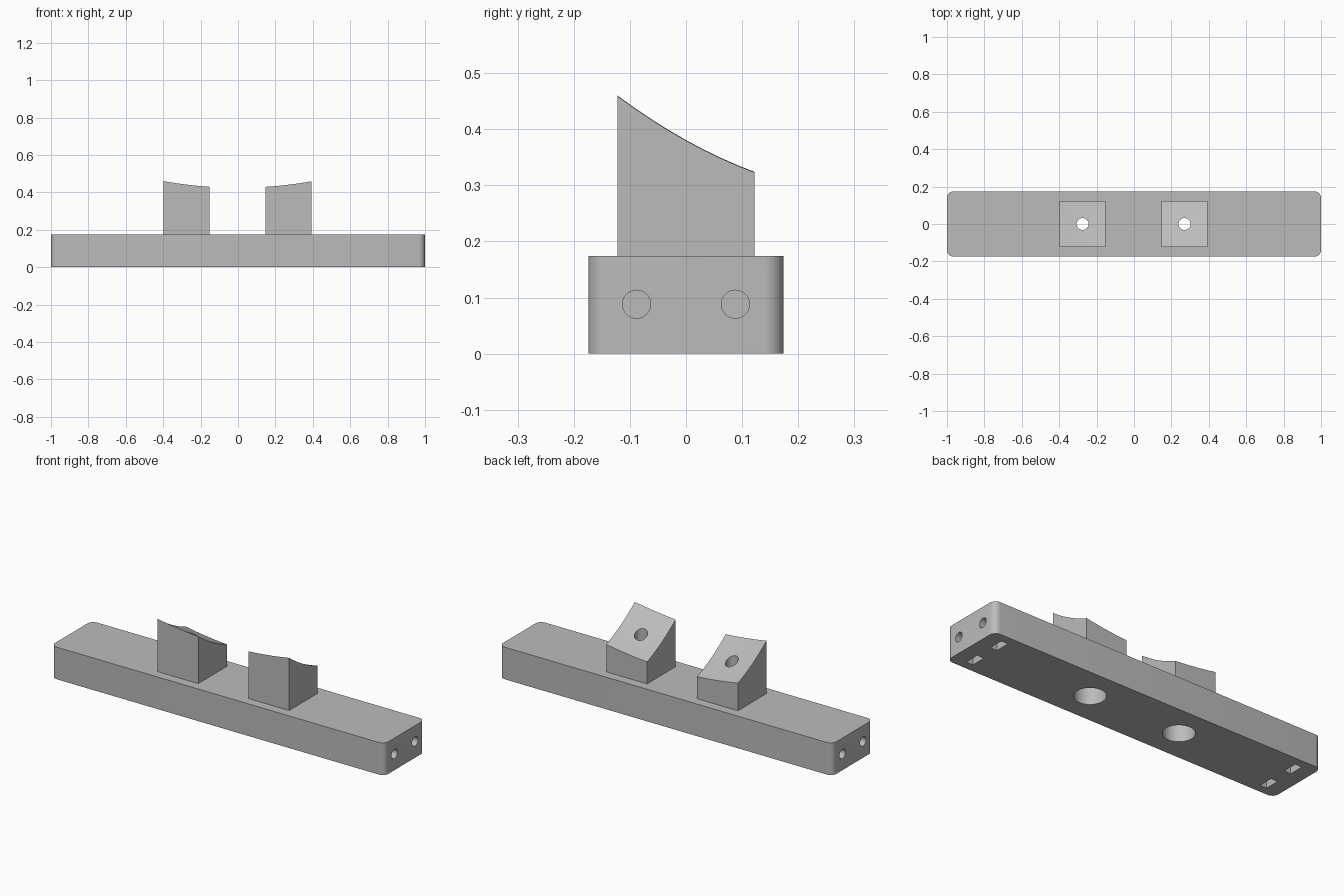
import bpy
import bmesh
import math
from mathutils import Matrix

cube = bpy.data.objects.get("Cube")
if cube:
    bpy.data.objects.remove(cube, do_unlink=True)

# Main sizes
HALF_LENGTH, HALF_WIDTH, BASE_TOP, CORNER = 1.0, 0.174, 0.174, 0.035
POST_SIZE = 0.245
POST_X = (-0.275, 0.27)
SCREW_Y, SCREW_Z = 0.088, 0.088

grey = bpy.data.materials.new("grey plastic")
grey.use_nodes = True
grey.diffuse_color = (0.5, 0.5, 0.5, 1)
grey.node_tree.nodes["Principled BSDF"].inputs["Base Color"].default_value = grey.diffuse_color


def make_object(name, bm):
    bmesh.ops.recalc_face_normals(bm, faces=bm.faces)
    mesh = bpy.data.meshes.new(name)
    bm.to_mesh(mesh)
    bm.free()
    mesh.materials.append(grey)
    obj = bpy.data.objects.new(name, mesh)
    bpy.context.collection.objects.link(obj)
    return obj


def box(name, size, centre):
    bm = bmesh.new()
    bmesh.ops.create_cube(bm, size=1, matrix=Matrix.Translation(centre) @ Matrix.Diagonal((*size, 1)))
    return make_object(name, bm)


def cylinder(name, radius, depth, centre, along_x=False):
    turn = Matrix.Rotation(math.pi / 2, 4, "Y") if along_x else Matrix.Identity(4)
    bm = bmesh.new()
    bmesh.ops.create_cone(bm, cap_ends=True, segments=40, radius1=radius, radius2=radius,
                          depth=depth, matrix=Matrix.Translation(centre) @ turn)
    return make_object(name, bm)


def cut(obj, cutters):
    # Subtract each cutter, bake the result and discard the cutters
    for cutter in cutters:
        cutter.hide_render = True
        mod = obj.modifiers.new("cut", "BOOLEAN")
        mod.operation = "DIFFERENCE"
        mod.solver = "EXACT"
        mod.object = cutter
    graph = bpy.context.evaluated_depsgraph_get()
    mesh = bpy.data.meshes.new_from_object(obj.evaluated_get(graph))
    obj.modifiers.clear()
    obj.data = mesh
    for cutter in cutters:
        bpy.data.objects.remove(cutter, do_unlink=True)


def saddle_height(x, y):
    # Concave, backward-sloping seat, rising away from the middle
    return 0.345 + 0.225 * x * x - 0.557 * y + 0.76 * y * y


# Base bar with rounded upright corners
bm = bmesh.new()
bmesh.ops.create_cube(bm, size=1, matrix=Matrix.Translation((0, 0, BASE_TOP / 2))
                      @ Matrix.Diagonal((2 * HALF_LENGTH, 2 * HALF_WIDTH, BASE_TOP, 1)))
upright = [e for e in bm.edges if abs(e.verts[0].co.z - e.verts[1].co.z) > 0.1]
bmesh.ops.bevel(bm, geom=upright, offset=CORNER, segments=8, profile=0.5, affect="EDGES")
base = make_object("base_bar", bm)

# Screw holes and recesses in the base
cutters = []
for x in POST_X:
    cutters.append(cylinder("recess_cutter", 0.078, 0.25, (x, 0, 0)))
    cutters.append(cylinder("bolt_cutter", 0.032, 0.6, (x, 0, 0.2)))
for side in (-1, 1):
    for y in (-SCREW_Y, SCREW_Y):
        cutters.append(cylinder("end_hole_cutter", 0.025, 0.4, (side * HALF_LENGTH, y, SCREW_Z), True))
        cutters.append(box("nut_slot_cutter", (0.04, 0.08, 0.26), (side * 0.9, y, 0)))
cut(base, cutters)

# Two posts with curved seats and a bolt hole
posts = []
for x, name in zip(POST_X, ("right_post", "left_post")):
    bm = bmesh.new()
    bmesh.ops.create_cube(bm, size=1, matrix=Matrix.Translation((x, 0, 0.5))
                          @ Matrix.Diagonal((POST_SIZE, POST_SIZE, 1, 1)))
    bmesh.ops.subdivide_edges(bm, edges=bm.edges[:], cuts=7, use_grid_fill=True)
    for v in bm.verts:
        v.co.z = BASE_TOP + v.co.z * (saddle_height(v.co.x, v.co.y) - BASE_TOP)
    post = make_object(name, bm)
    cut(post, [cylinder("bolt_cutter", 0.032, 0.8, (x, 0, 0.3))])
    posts.append(post)

# Smooth curved walls, keep hard edges
bpy.ops.object.select_all(action="DESELECT")
for obj in [base] + posts:
    obj.select_set(True)
bpy.context.view_layer.objects.active = base
bpy.ops.object.shade_smooth_by_angle(angle=math.radians(30))
